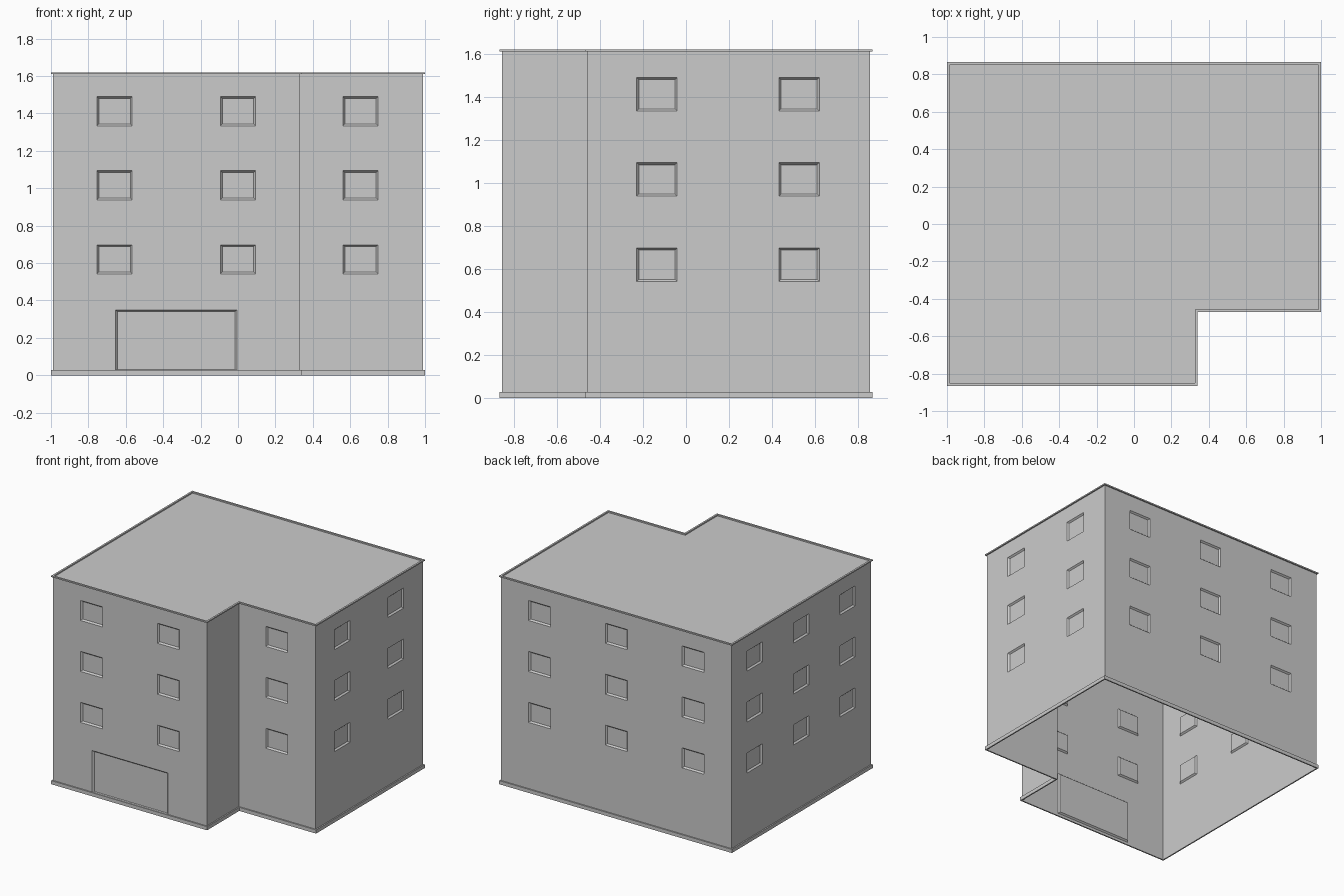
import bpy, bmesh
from mathutils import Vector

if "Cube" in bpy.data.objects:
    bpy.data.objects.remove(bpy.data.objects["Cube"])

# L-shaped footprint (counter-clockwise) with the outward direction of each corner
FOOT = [(-.99, -.855, -1, -1), (.33, -.855, 1, -1), (.33, -.46, 1, -1),
        (.99, -.46, 1, -1), (.99, .855, 1, 1), (-.99, .855, -1, 1)]
ROWS = [(.542, .698), (.938, 1.094), (1.334, 1.49)]
HALF_W = .094
WALL_TOP = 1.61


def outline(d, z):
    return [Vector((x + sx * d, y + sy * d, z)) for x, y, sx, sy in FOOT]


def finish(bm, name):
    me = bpy.data.meshes.new(name)
    bm.to_mesh(me)
    bm.free()
    ob = bpy.data.objects.new(name, me)
    bpy.context.collection.objects.link(ob)
    return ob


def wall(name, a, b, openings):
    """Flat wall from a to b with recessed rectangles (u0, u1, z0, z1)."""
    bm = bmesh.new()
    a, b = Vector(a), Vector(b)
    length = (b - a).length
    d = (b - a) / length
    us = sorted({0, length} | {u for o in openings for u in o[:2]})
    zs = sorted({0, WALL_TOP} | {z for o in openings for z in o[2:]})
    grid = [[bm.verts.new((*(a + d * u), z)) for u in us] for z in zs]
    panels = [[] for _ in openings]
    for j in range(len(zs) - 1):
        for i in range(len(us) - 1):
            f = bm.faces.new((grid[j][i], grid[j][i + 1], grid[j + 1][i + 1], grid[j + 1][i]))
            c_u, c_z = (us[i] + us[i + 1]) / 2, (zs[j] + zs[j + 1]) / 2
            for k, (u0, u1, z0, z1) in enumerate(openings):
                if u0 < c_u < u1 and z0 < c_z < z1:
                    panels[k].append(f)
    bm.normal_update()
    for faces in panels:
        bmesh.ops.inset_region(bm, faces=faces, thickness=.01, depth=-.012, use_even_offset=True)
    finish(bm, name)


def windows(centres):
    return [(c - HALF_W, c + HALF_W, z0, z1) for c in centres for z0, z1 in ROWS]


def ring(name, d_in, d_out, z0, z1):
    """Closed rectangular-section band following the footprint."""
    bm = bmesh.new()
    loops = [[bm.verts.new(p) for p in outline(d, z)]
             for d, z in ((d_in, z0), (d_out, z0), (d_out, z1), (d_in, z1))]
    n = len(FOOT)
    for k in range(4):
        p, q = loops[k], loops[(k + 1) % 4]
        for i in range(n):
            j = (i + 1) % n
            bm.faces.new((p[i], p[j], q[j], q[i]))
    bmesh.ops.recalc_face_normals(bm, faces=bm.faces)
    finish(bm, name)


# Walls: distances run along each wall from its first corner
corner = [p[:2] for p in FOOT]
door = [(.335, .985, .02, .35)]
specs = [("front_wall", windows([.33, .99]) + door),
         ("notch_side_wall", []),
         ("notch_front_wall", windows([.325])),
         ("right_wall", windows([.325, .985])),
         ("back_wall", windows([.33, .99, 1.65])),
         ("left_wall", windows([.285, .855, 1.425]))]
for i, (name, openings) in enumerate(specs):
    wall(name, corner[i], corner[(i + 1) % 6], openings)

# Flat roof
bm = bmesh.new()
bm.faces.new([bm.verts.new(p) for p in outline(0, WALL_TOP)])
finish(bm, "roof")

# Raised roof edge and base plinth (the underside stays open)
ring("roof_edge", -.004, .01, WALL_TOP, 1.62)
ring("plinth", 0, .01, 0, .028)
